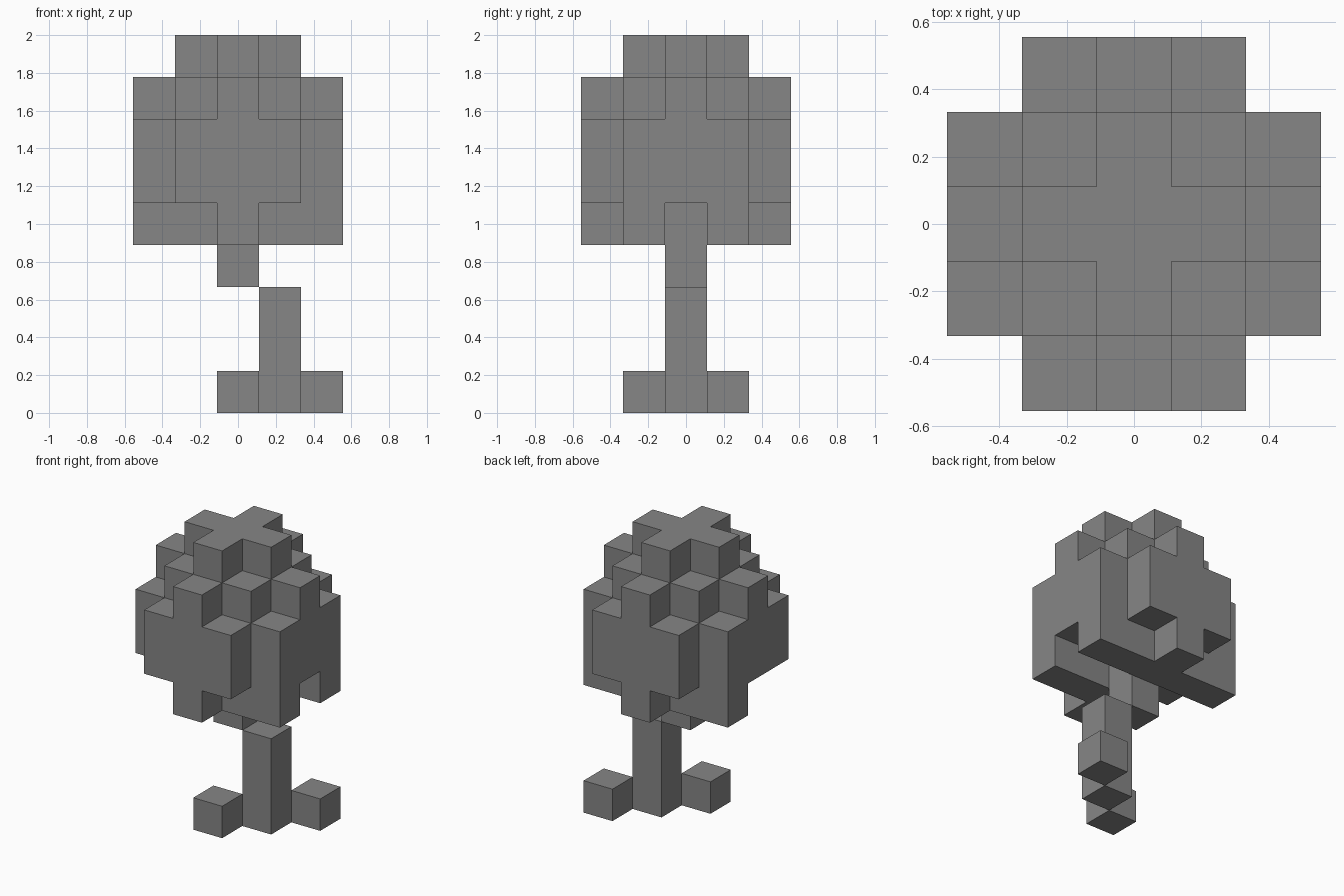
import bpy, bmesh, math
from mathutils import Vector

cube = bpy.data.objects.get("Cube")
if cube:
    bpy.data.objects.remove(cube, do_unlink=True)

UNIT = 2 / 9
AXES = [Vector(a) for a in ((1, 0, 0), (0, 1, 0), (0, 0, 1))]

grey = bpy.data.materials.new("plain grey")
grey.use_nodes = True
colour = (0.24, 0.24, 0.24, 1)
grey.diffuse_color = colour
grey.node_tree.nodes["Principled BSDF"].inputs["Base Color"].default_value = colour


def layer(z, inside):
    """Cells of one five by five layer that satisfy a rule."""
    span = range(-2, 3)
    return {(x, y, z) for x in span for y in span if inside(x, y)}


def build(name, cells, occupied):
    """Skin a set of blocks, leaving out faces between touching blocks."""
    bm = bmesh.new()
    for cell in sorted(cells):
        centre = Vector(cell) + Vector((0, 0, 0.5))
        for i, axis in enumerate(AXES):
            u, v = AXES[(i + 1) % 3] / 2, AXES[(i + 2) % 3] / 2
            for side in (1, -1):
                n = axis * side
                if tuple(int(c) for c in Vector(cell) + n) in occupied:
                    continue
                mid = centre + n / 2
                corners = [mid - u - v, mid + u - v, mid + u + v, mid - u + v]
                bm.faces.new([bm.verts.new(c * UNIT) for c in corners[::side]])
    bmesh.ops.remove_doubles(bm, verts=bm.verts[:], dist=0.001)
    # Merge coplanar squares into whole flat faces
    bmesh.ops.dissolve_limit(bm, angle_limit=math.radians(1),
                             verts=bm.verts[:], edges=bm.edges[:])
    mesh = bpy.data.meshes.new(name)
    bm.to_mesh(mesh)
    bm.free()
    mesh.materials.append(grey)
    bpy.context.collection.objects.link(bpy.data.objects.new(name, mesh))


# Stepped trunk and two diagonal roots
trunk = {(1, 0, z) for z in range(3)} | {(0, 0, 3), (0, 0, 4)}
roots = {(0, -1, 0), (2, 1, 0)}

# Rounded canopy with a ragged lowest layer
canopy = layer(8, lambda x, y: abs(x) + abs(y) <= 1)
canopy |= layer(7, lambda x, y: x * x + y * y <= 4)
for z in (5, 6):
    canopy |= layer(z, lambda x, y: abs(x) + abs(y) < 4)
canopy |= layer(4, lambda x, y: y == 1 or (x == 0 and y != 0)
                or (y == -1 and x > 0))

everything = trunk | roots | canopy
build("trunk", trunk, everything)
build("roots", roots, everything)
build("canopy", canopy, everything)
